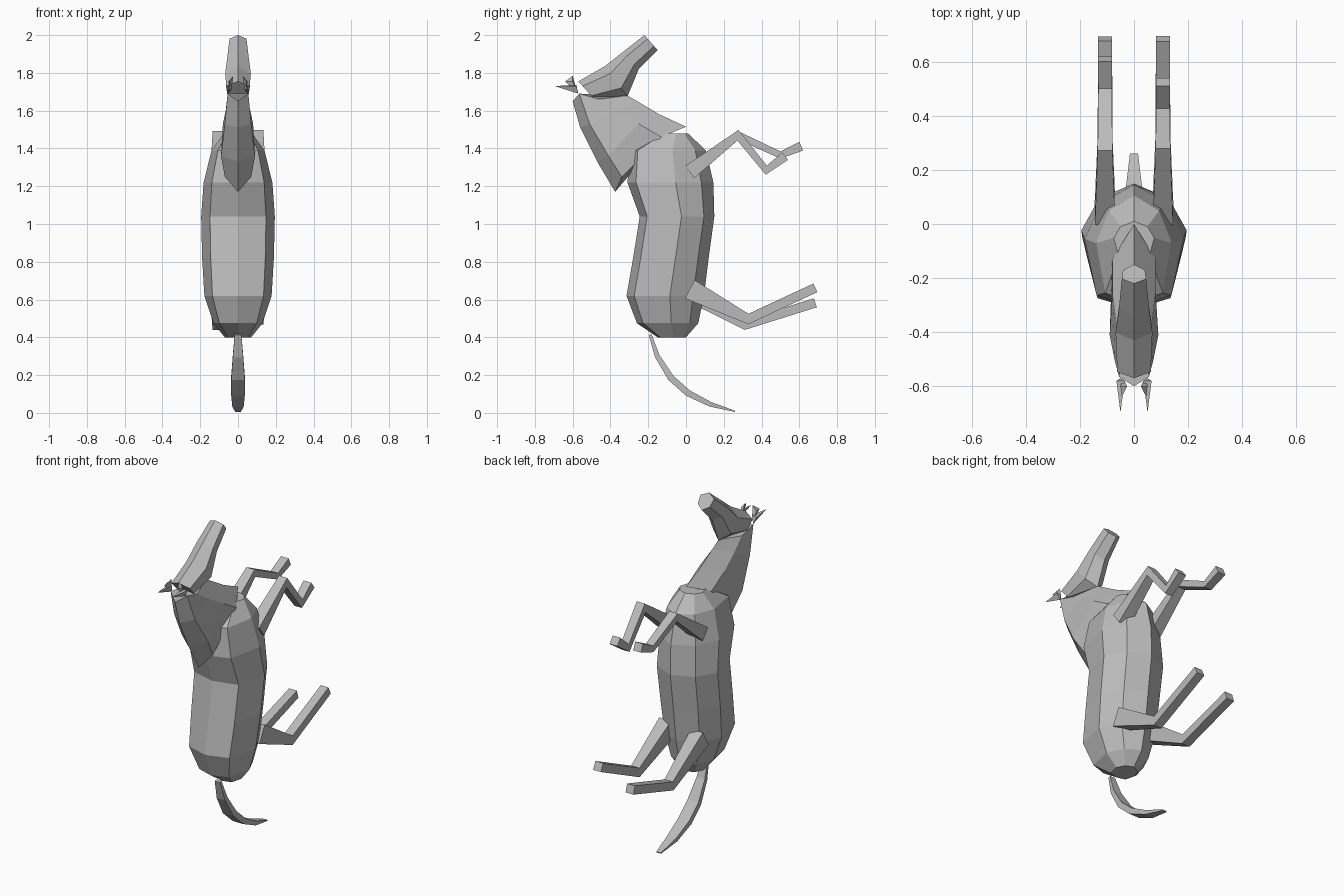
import bpy, bmesh
from mathutils import Vector

coat = bpy.data.materials.new("grey_coat")
coat.diffuse_color = (0.5, 0.5, 0.5, 1)


def loft(name, rings):
    """Join rings of points into one closed, flat shaded skin."""
    bm = bmesh.new()
    vs = [[bm.verts.new(p) for p in ring] for ring in rings]
    n = len(vs[0])
    for a, b in zip(vs, vs[1:]):
        for i in range(n):
            j = (i + 1) % n
            bm.faces.new((a[i], a[j], b[j], b[i]))
    bm.faces.new(vs[0][::-1])
    bm.faces.new(vs[-1])
    bmesh.ops.recalc_face_normals(bm, faces=bm.faces)
    mesh = bpy.data.meshes.new(name)
    bm.to_mesh(mesh)
    bm.free()
    mesh.materials.append(coat)
    obj = bpy.data.objects.new(name, mesh)
    bpy.context.collection.objects.link(obj)
    return obj


def mirror_ring(half):
    """Complete a half section whose first and last points lie on x = 0."""
    return half + [(-x, y, z) for x, y, z in half[-2:0:-1]]


def beam(name, x, path, widths, depths):
    """Four sided limb following a bent (y, z) path with mitred joints."""
    pts = [Vector(p) for p in path]
    rings = []
    for i, p in enumerate(pts):
        d0 = (p - pts[max(i - 1, 0)]).normalized()
        d1 = (pts[min(i + 1, len(pts) - 1)] - p).normalized()
        t = (d0 + d1).normalized()
        n = Vector((-t.y, t.x))
        cos = max(t.dot(d1 if i == 0 else d0), 0.6)
        n *= depths[i] / 2 / cos
        w = widths[i] / 2
        rings.append([(x + sx * w, p.x + s * n.x, p.y + s * n.y)
                      for sx, s in ((-1, -1), (1, -1), (1, 1), (-1, 1))])
    return loft(name, rings)


# Body: height, front y, back y, half width
body = []
for z, yf, yb, w in [(0.40, -0.15, 0.00, 0.07), (0.475, -0.26, 0.065, 0.13),
                     (0.62, -0.315, 0.095, 0.178), (0.82, -0.28, 0.12, 0.19),
                     (1.04, -0.245, 0.15, 0.195), (1.22, -0.31, 0.145, 0.182),
                     (1.39, -0.295, 0.105, 0.14), (1.48, -0.13, 0.01, 0.075)]:
    d = yb - yf
    body.append(mirror_ring([(0, yf, z), (0.76 * w, yf + 0.10 * d, z),
                             (w, yf + 0.56 * d, z), (0.66 * w, yb - 0.14 * d, z),
                             (0, yb, z)]))
loft("body", body)

# Neck: crest, two side edges and throat, from the shoulders to the head
neck = [
    [(0, -0.375, 1.17), (0.07, -0.34, 1.25), (0.08, -0.13, 1.46), (0, 0.0, 1.515)],
    [(0, -0.47, 1.33), (0.09, -0.41, 1.36), (0.08, -0.25, 1.53), (0, -0.14, 1.58)],
    [(0, -0.56, 1.51), (0.07, -0.51, 1.53), (0.065, -0.37, 1.60), (0, -0.25, 1.645)],
    [(0, -0.60, 1.65), (0.055, -0.565, 1.69), (0.05, -0.46, 1.66), (0, -0.31, 1.68)],
]
loft("neck", [mirror_ring(s) for s in neck])

# Head: forehead and jaw points of each section, with half width
head = []
for top, jaw, w in [((-0.57, 1.755), (-0.475, 1.65), 0.062),
                    ((-0.43, 1.835), (-0.31, 1.675), 0.068),
                    ((-0.335, 1.91), (-0.25, 1.82), 0.056),
                    ((-0.22, 2.0), (-0.15, 1.92), 0.045)]:
    a, b = Vector(top), Vector(jaw)
    u, v = a.lerp(b, 0.24), a.lerp(b, 0.72)
    head.append(mirror_ring([(0, *a), (w, *u), (w * 0.9, *v), (0, *b)]))
loft("head", head)

for side, s in (("left", -1), ("right", 1)):
    # Ears: a long spike with a small folded flap beside it
    loft(side + "_ear", [
        [(s * 0.035, -0.58, 1.735), (s * 0.065, -0.58, 1.73), (s * 0.05, -0.57, 1.69)],
        [(s * 0.049, -0.69, 1.731), (s * 0.051, -0.69, 1.731), (s * 0.05, -0.69, 1.729)]])
    loft(side + "_ear_flap", [
        [(s * 0.025, -0.60, 1.785), (s * 0.045, -0.64, 1.755), (s * 0.05, -0.60, 1.755)],
        [(s * 0.035, -0.58, 1.71), (s * 0.04, -0.582, 1.70), (s * 0.045, -0.575, 1.70)]])

# Forelegs: one stretched, one folded
fore_w, fore_d = (0.075, 0.055, 0.05, 0.052), (0.08, 0.04, 0.035, 0.05)
beam("left_foreleg", -0.107, [(0.02, 1.275), (0.275, 1.47), (0.50, 1.365), (0.61, 1.412)],
     fore_w, fore_d)
beam("right_foreleg", 0.107, [(0.02, 1.275), (0.275, 1.47), (0.425, 1.285), (0.525, 1.36)],
     fore_w, fore_d)

# Hind legs
hind_w, hind_d = (0.08, 0.055, 0.052), (0.11, 0.05, 0.05)
beam("left_hind_leg", -0.107, [(0.02, 0.645), (0.315, 0.467), (0.685, 0.583)], hind_w, hind_d)
beam("right_hind_leg", 0.107, [(0.02, 0.655), (0.33, 0.497), (0.685, 0.662)], hind_w, hind_d)

# Tail
beam("tail", 0, [(-0.19, 0.415), (-0.152, 0.30), (-0.08, 0.185), (0.01, 0.105),
                 (0.13, 0.045), (0.26, 0.008)],
     (0.035, 0.055, 0.072, 0.072, 0.06, 0.03), (0.015, 0.026, 0.034, 0.034, 0.025, 0.006))
